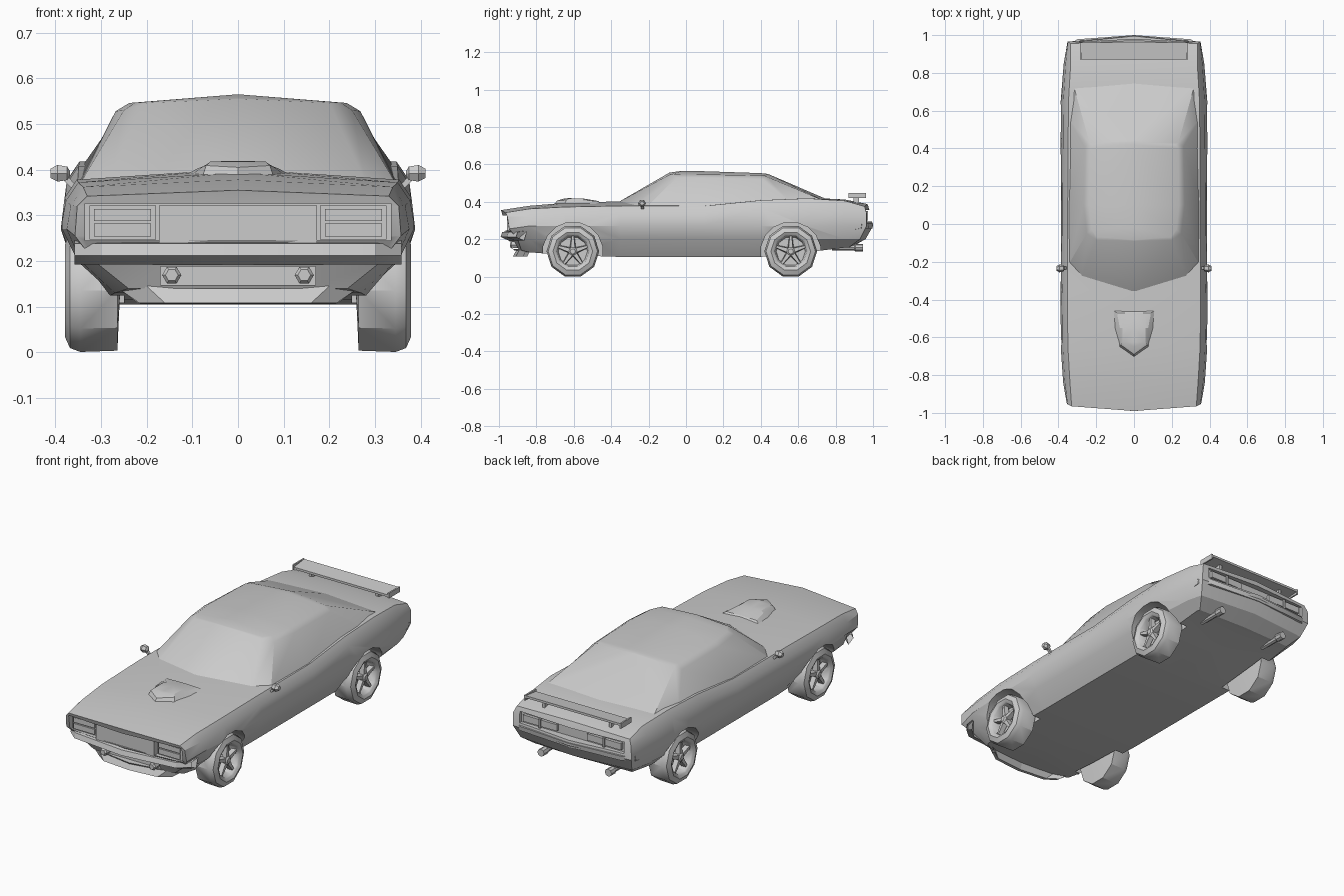
import bpy, bmesh
from math import sin, cos, pi

if "Cube" in bpy.data.objects:
    bpy.data.objects.remove(bpy.data.objects["Cube"])


def loft(name, rings, closed=False, caps=False, mirror=False, smooth=30):
    """Skin rings of points; optionally mirror across x = 0."""
    bm = bmesh.new()
    for s in ((1, -1) if mirror else (1,)):
        vs = [[bm.verts.new((s * x, y, z)) for x, y, z in r] for r in rings]
        n = len(rings[0])
        for a, b in zip(vs, vs[1:]):
            for i in range(n if closed else n - 1):
                j = (i + 1) % n
                bm.faces.new((a[i], a[j], b[j], b[i]))
        if caps:
            bm.faces.new(vs[0])
            bm.faces.new(vs[-1])
    bmesh.ops.remove_doubles(bm, verts=bm.verts, dist=0.0005)
    bmesh.ops.recalc_face_normals(bm, faces=bm.faces)
    me = bpy.data.meshes.new(name)
    bm.to_mesh(me)
    bm.free()
    ob = bpy.data.objects.new(name, me)
    bpy.context.collection.objects.link(ob)
    if smooth:
        shade(ob, smooth)
    return ob


def shade(ob, angle):
    bpy.ops.object.select_all(action='DESELECT')
    ob.select_set(True)
    bpy.context.view_layer.objects.active = ob
    bpy.ops.object.shade_smooth_by_angle(angle=angle * pi / 180)


def box(name, x0, x1, y0, y1, z0, z1, mirror=False):
    rings = [[(x0, y, z0), (x1, y, z0), (x1, y, z1), (x0, y, z1)] for y in (y0, y1)]
    return loft(name, rings, True, True, mirror, 0)


def lathe_x(name, profile, cy, cz, n, mirror=True, caps=False, smooth=30):
    rings = [[(x, cy + r * sin(2 * pi * (k + .5) / n), cz - r * cos(2 * pi * (k + .5) / n))
              for k in range(n)] for x, r in profile]
    return loft(name, rings, True, caps, mirror, smooth)


def tube_y(name, cx, cz, stations, n):
    rings = [[(cx + r * cos(2 * pi * k / n), y, cz + r * sin(2 * pi * k / n))
              for k in range(n)] for y, r in stations]
    return loft(name, rings, True, True, True)


def cut(ob, cutter):
    m = ob.modifiers.new("cut", 'BOOLEAN')
    m.operation, m.solver, m.object = 'DIFFERENCE', 'EXACT', cutter
    bpy.ops.object.select_all(action='DESELECT')
    ob.select_set(True)
    bpy.context.view_layer.objects.active = ob
    bpy.ops.object.modifier_apply(modifier=m.name)
    bpy.data.objects.remove(cutter)


# Lower body: half sections from bottom centre to top centre
def section(y, zb, wb, ws, wm, w4, ze, zt):
    return [(0, y, zb), (wb, y, zb), (ws, y, .2), (wm, y, .27),
            (w4, y, ze - .04), (w4 - .027, y, ze), (0, y, zt)]


nose = [(0, -.91, .14), (.24, -.88, .14), (.315, -.90, .20), (.357, -.945, .255),
        (.352, -.955, .32), (.33, -.965, .342), (0, -.99, .355)]
tail = [(0, .87, .155), (.29, .87, .155), (.33, .93, .20), (.352, .965, .27),
        (.35, .965, .34), (.335, .955, .375), (0, .97, .388)]
nose_mid = [(0, y, p[2]) for y, p in zip((-.91, -.92, -.95, -.97, -.98, -.985, -.99), nose)]
tail_mid = [(0, y, p[2]) for y, p in zip((.87, .88, .96, 1.0, .985, .975, .97), tail)]
stations = [
    (-.84, .13, .27, .345, .375, .366, .362, .378),
    (-.65, .115, .295, .36, .388, .377, .372, .394),
    (-.35, .105, .30, .362, .388, .380, .378, .402),
    (.10, .105, .30, .362, .386, .378, .378, .402),
    (.40, .105, .30, .365, .388, .376, .408, .412),
    (.65, .13, .30, .365, .388, .374, .418, .422),
    (.85, .155, .295, .35, .372, .362, .405, .412)]
body = loft("body", [nose_mid, nose] + [section(*s) for s in stations] + [tail, tail_mid],
            mirror=True, smooth=0)

# Wheel arches, grille, lower intake and tail light recesses
for wy in (-.605, .56):
    for sx in (1, -1):
        cut(body, lathe_x("arch_cutter", [(sx * .25, .162), (sx * .5, .162)], wy, .13, 16,
                          mirror=False, caps=True, smooth=0))
cut(body, box("grille_cutter", -.335, .335, -1.2, -.925, .245, .326))
cut(body, box("intake_cutter", -.17, .17, -1.2, -.89, .147, .188))
cut(body, box("tail_cutter", -.31, .31, .95, 1.2, .295, .355))
shade(body, 28)

# Cabin: belt line, roof edge, inner roof edge, roof centre line
belt = [(0, -.37, .393), (.28, -.29, .37), (.35, -.22, .362), (.354, .10, .36),
        (.35, .56, .395), (.325, .75, .40), (0, .765, .408)]
edge = [(0, -.09, .555), (.20, -.085, .546), (.25, -.05, .53), (.268, .10, .528),
        (.262, .41, .52), (.235, .43, .535), (0, .44, .548)]
inner = [(0, -.085, .556), (.195, -.07, .549), (.225, -.03, .547), (.238, .10, .546),
         (.235, .40, .54), (.22, .42, .54), (0, .435, .549)]
ridge = [(0, y, z) for y, z in ((-.085, .556), (-.06, .56), (-.02, .565), (.10, .563),
                                (.40, .553), (.42, .551), (.435, .549))]
loft("cabin", [belt, edge, inner, ridge], mirror=True, smooth=32)

# Front bumper following the pointed nose, and chin spoiler
prof = [(.05, .245), (0, .238), (-.008, .212), (.035, .192)]
loft("front_bumper", [[(x, y + dy, z) for dy, z in prof]
                      for x, y in ((0, -.983), (.30, -.95), (.358, -.90))],
     closed=True, mirror=True)
loft("chin_spoiler", [[(x, y + .02, .145), (x, y, .145), (x * .8, y - .02, .108), (x * .8, y, .106)]
                      for x, y in ((0, -.905), (.2, -.89), (.27, -.85))],
     closed=True, mirror=True, smooth=0)

# Grille panel, headlights, fog lamps, tail lights
box("grille_panel", -.173, .173, -.957, -.92, .237, .321)
box("headlight_frame", .18, .325, -.935, -.92, .247, .322, True)
box("headlight_upper", .19, .315, -.943, -.92, .288, .314, True)
box("headlight_lower", .19, .315, -.943, -.92, .254, .282, True)
tube_y("fog_lamp", .145, .169, [(-.94, .014), (-.932, .021), (-.88, .017)], 6)
box("tail_light", .09, .29, .94, .966, .308, .343, True)
box("tail_light_divider", .185, .195, .94, .972, .30, .35, True)

# Rear bumper bar
loft("rear_bumper", [[(x, y - .05, .285), (x, y, .283), (x, y - .004, .258), (x, y - .05, .25)]
                     for x, y in ((0, 1.0), (.3, .978), (.358, .94))], closed=True, mirror=True)

# Hood scoop and cowl bulge
loft("hood_scoop", [
    [(0, -.705, .385), (.078, -.65, .385), (.108, -.55, .385), (.108, -.46, .392), (0, -.46, .395)],
    [(0, -.69, .405), (.07, -.64, .409), (.075, -.55, .408), (.09, -.47, .402), (0, -.47, .404)],
    [(0, -.65, .418), (.06, -.625, .418), (.062, -.55, .416), (.06, -.49, .406), (0, -.49, .407)],
    [(0, y, z) for y, z in ((-.65, .418), (-.625, .419), (-.55, .417), (-.495, .408), (-.49, .407))]],
    mirror=True, smooth=20)

# Rear wing with posts
loft("rear_wing", [[(x, .872, .424), (x, .96, .434), (x, .96, .446), (x, .872, .436)]
                   for x in (-.285, .285)], True, True, smooth=0)
box("wing_end", .279, .287, .87, .962, .42, .448, True)
box("wing_post", .19, .205, .895, .925, .385, .432, True)

# Exhaust pipes
tube_y("exhaust_pipe", .20, .155, [(.78, .015), (.90, .015), (.905, .02), (.945, .02)], 8)

# Door mirrors
lathe_x("door_mirror", [(.368, .006), (.374, .017), (.395, .021), (.41, .012)],
        -.235, .392, 6, caps=True)
loft("mirror_stalk", [[(.355, -.24, .365), (.365, -.24, .36), (.365, -.225, .36), (.355, -.225, .365)],
                      [(.38, -.24, .395), (.39, -.24, .385), (.39, -.225, .385), (.38, -.225, .395)]],
     True, True, True, 0)

# Wheels: tyre with dished rim, hub, five spokes
for end, wy in (("front", -.605), ("rear", .56)):
    cz = .135
    lathe_x(end + "_tyre", [(.258, 0), (.262, .09), (.264, .138), (.345, .141), (.368, .132),
                            (.379, .106), (.372, .092), (.366, .086), (.325, .078), (.325, 0)],
            wy, cz, 10, smooth=35)
    lathe_x(end + "_hub", [(.325, .026), (.362, .024), (.37, .014), (.37, 0)], wy, cz, 10)
    for k in range(5):
        a = 2 * pi * k / 5
        ring = []
        for r, w, x in ((.01, .017, .364), (.084, .008, .362)):
            ring.append([(xx, wy + r * sin(a) + t * cos(a), cz + r * cos(a) - t * sin(a))
                         for xx, t in ((x - .025, -w), (x, -w * .7), (x, w * .7), (x - .025, w))])
        loft(end + "_spoke", ring, True, True, True, 0)
